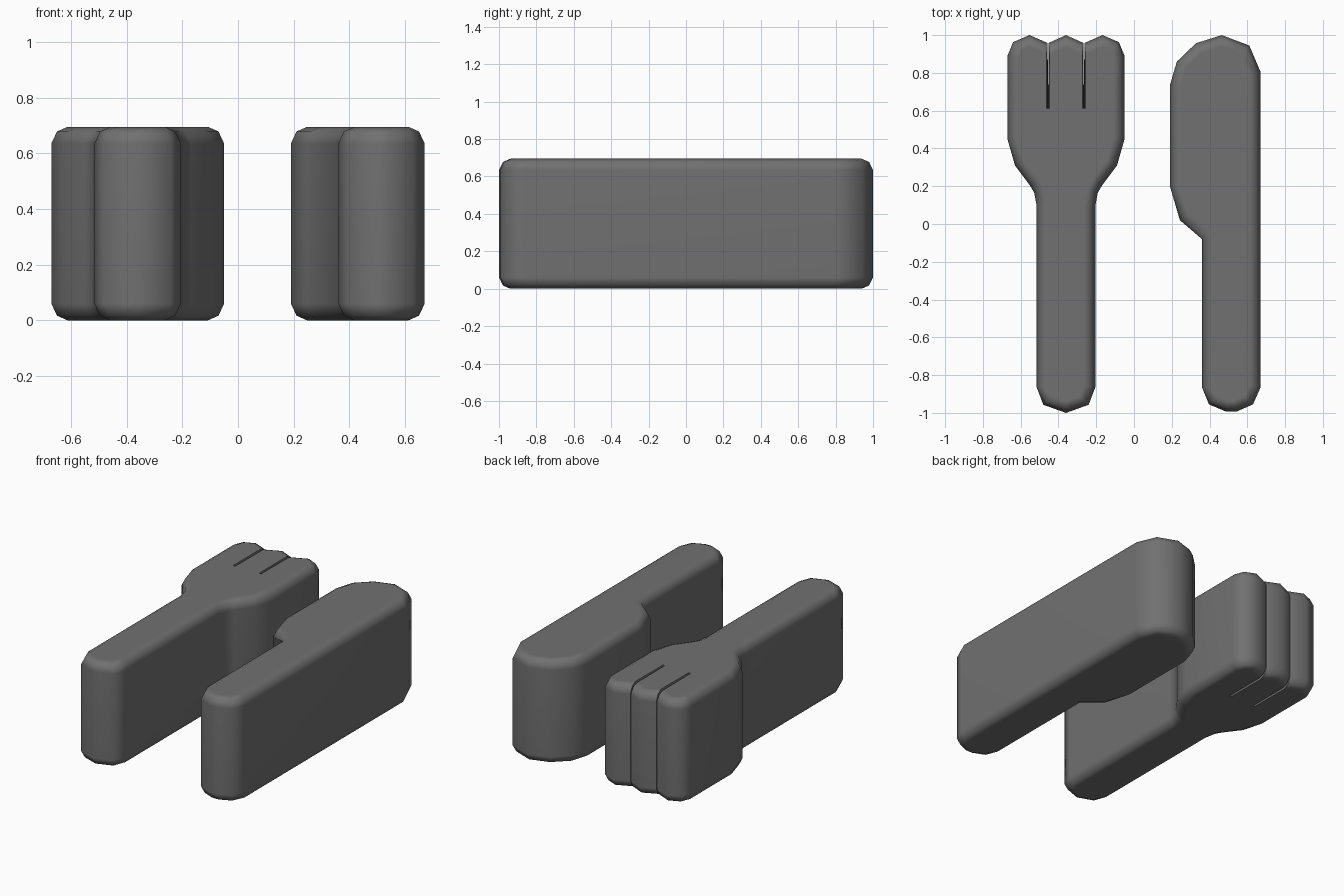
import bpy, bmesh, math
from mathutils import Vector

if "Cube" in bpy.data.objects:
    bpy.data.objects.remove(bpy.data.objects["Cube"])

# Rounded edge: (height, inset of the outline)
LEVELS = [(0.0, 0.058), (0.017, 0.02), (0.06, 0.0),
          (0.635, 0.0), (0.678, 0.02), (0.695, 0.058)]

dark_grey = bpy.data.materials.new("dark_grey")
dark_grey.diffuse_color = (0.165, 0.165, 0.165, 1.0)
dark_grey.use_nodes = True
dark_grey.node_tree.nodes["Principled BSDF"].inputs["Base Color"].default_value = dark_grey.diffuse_color


def inset(points, weights, d):
    """Move every edge of a counter-clockwise outline inward and rejoin corners."""
    n = len(points)
    normals = []
    for i in range(n):
        e = (points[(i + 1) % n] - points[i]).normalized()
        normals.append(Vector((-e.y, e.x)))
    out = []
    for i, p in enumerate(points):
        a, b = normals[i - 1], normals[i]
        da, db = d * weights[i - 1], d * weights[i]
        det = a.x * b.y - a.y * b.x
        if abs(det) < 1e-4:
            out.append(p + b * db)
        else:
            out.append(p + Vector(((da * b.y - db * a.y) / det,
                                   (a.x * db - b.x * da) / det)))
    return out


def rounded_slab(name, outline, is_slot=lambda a, b: False):
    pts = [Vector(p) for p in outline]
    n = len(pts)
    weights = [0.12 if is_slot(pts[i], pts[(i + 1) % n]) else 1.0 for i in range(n)]
    bm = bmesh.new()
    rings = [[bm.verts.new((p.x, p.y, z)) for p in inset(pts, weights, d)]
             for z, d in LEVELS]
    for lo, hi in zip(rings, rings[1:]):
        for i in range(n):
            j = (i + 1) % n
            bm.faces.new((lo[i], lo[j], hi[j], hi[i]))
    bm.faces.new(rings[-1])
    bm.faces.new(rings[0][::-1])
    mesh = bpy.data.meshes.new(name)
    bm.to_mesh(mesh)
    bm.free()
    mesh.materials.append(dark_grey)
    obj = bpy.data.objects.new(name, mesh)
    bpy.context.collection.objects.link(obj)
    bpy.ops.object.select_all(action='DESELECT')
    obj.select_set(True)
    bpy.context.view_layer.objects.active = obj
    bpy.ops.object.shade_smooth_by_angle(angle=math.radians(55))
    wn = obj.modifiers.new("flat_caps", 'WEIGHTED_NORMAL')
    wn.keep_sharp = True
    return obj


# Fork: right half of the outline, mirrored about its own centre line.
# The slots between the tines are almost closed and open slightly at the caps.
half = [(0.12, -0.957), (0.155, -0.865), (0.155, 0.095), (0.168, 0.165),
        (0.19, 0.203), (0.27, 0.31), (0.31, 0.45), (0.31, 0.89),
        (0.28, 0.963), (0.193, 1.0), (0.097, 0.958), (0.0955, 0.618),
        (0.0945, 0.618), (0.093, 0.958)]
fork_outline = ([(0, -1)] + half + [(0, 1)] + [(-x, y) for x, y in reversed(half)])


def slot_edge(a, b):
    return all(0.08 < abs(p.x) < 0.11 and p.y > 0.6 for p in (a, b))


fork = rounded_slab("fork", fork_outline, slot_edge)
fork.location.x = -0.36

# Knife: blade with a rounded tip, stepping in to a narrow handle
knife_outline = [(0.36, -0.865), (0.397, -0.955), (0.488, -0.993), (0.543, -0.993),
                 (0.63, -0.955), (0.67, -0.865), (0.67, 0.805), (0.61, 0.945),
                 (0.465, 1.0), (0.328, 0.957), (0.227, 0.86), (0.19, 0.735),
                 (0.19, 0.2), (0.243, 0.02), (0.36, -0.08)]
rounded_slab("knife", knife_outline)
